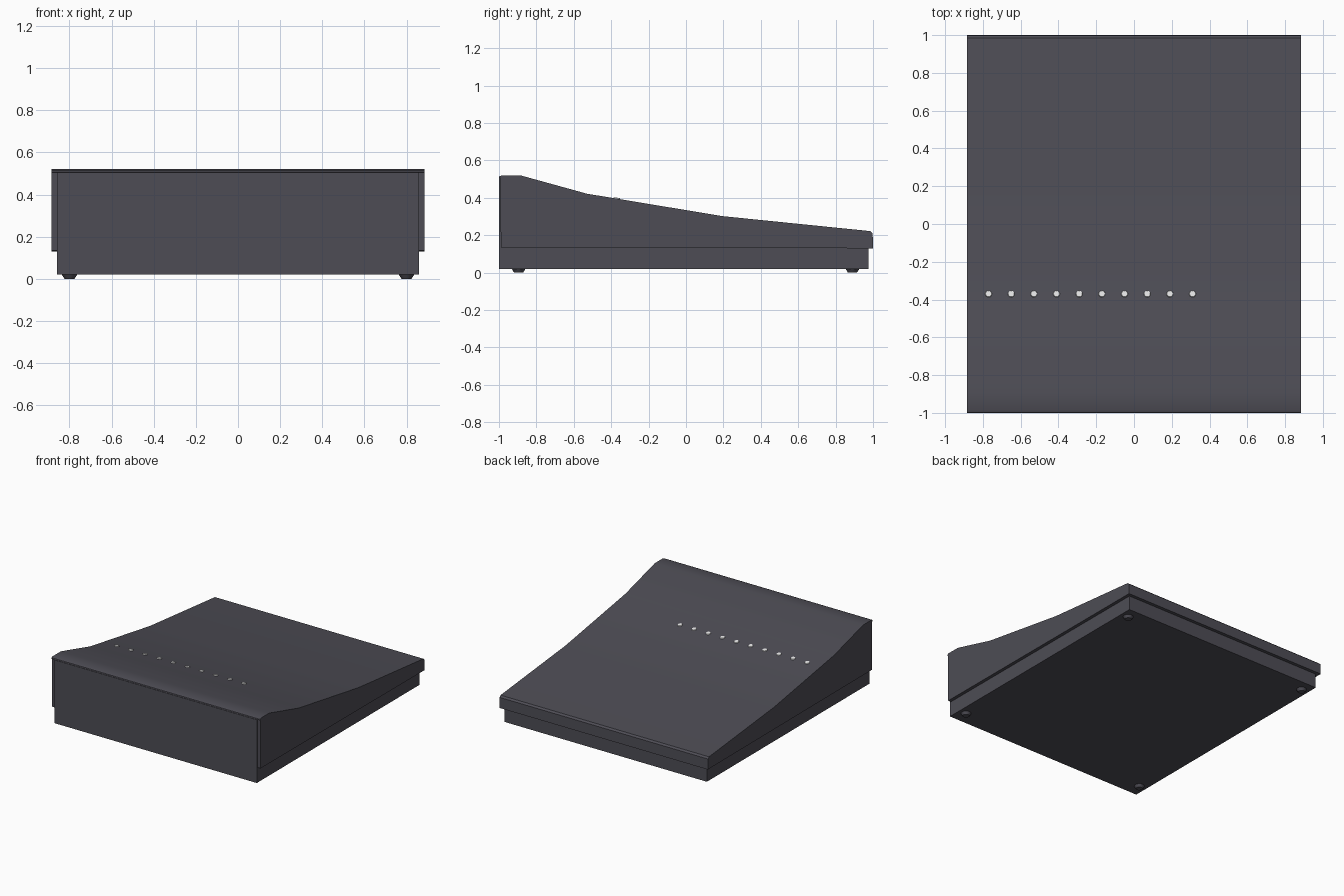
import bpy, bmesh, math

if "Cube" in bpy.data.objects:
    bpy.data.objects.remove(bpy.data.objects["Cube"])

def material(name, rgb):
    m = bpy.data.materials.new(name)
    m.diffuse_color = (*rgb, 1)
    m.use_nodes = True
    m.node_tree.nodes["Principled BSDF"].inputs["Base Color"].default_value = m.diffuse_color
    return m

CHARCOAL = material("charcoal plastic", (0.075, 0.073, 0.09))
WHITE = material("white light", (0.8, 0.8, 0.8))

def finish(name, bm, mat, angle=30):
    bmesh.ops.recalc_face_normals(bm, faces=bm.faces)
    me = bpy.data.meshes.new(name)
    bm.to_mesh(me)
    bm.free()
    me.materials.append(mat)
    ob = bpy.data.objects.new(name, me)
    bpy.context.collection.objects.link(ob)
    bpy.ops.object.select_all(action='DESELECT')
    ob.select_set(True)
    bpy.context.view_layer.objects.active = ob
    bpy.ops.object.shade_smooth_by_angle(angle=math.radians(angle))
    return ob

def extrude_profile(name, profile, half, mat):
    """Side profile of (y, z) points swept across x."""
    bm = bmesh.new()
    sides = [[bm.verts.new((x, y, z)) for y, z in profile] for x in (-half, half)]
    n = len(profile)
    for side in sides:
        bm.faces.new(side)
    for i in range(n):
        j = (i + 1) % n
        bm.faces.new((sides[0][i], sides[0][j], sides[1][j], sides[1][i]))
    return finish(name, bm, mat)

# upper shell: sloping, slightly concave lid overhanging the base
extrude_profile("upper_shell", [
    (-0.99, 0.135), (-0.992, 0.505), (-1.0, 0.507), (-0.998, 0.515), (-0.985, 0.52),
    (-0.885, 0.52), (-0.53, 0.422), (0.195, 0.302), (0.985, 0.222),
    (0.998, 0.21), (1.0, 0.13)], 0.885, CHARCOAL)

# base tray with the tall front panel
extrude_profile("base_and_front_panel", [
    (-1.0, 0.02), (-1.0, 0.505), (-0.97, 0.505), (-0.97, 0.15),
    (0.975, 0.15), (0.975, 0.02)], 0.86, CHARCOAL)

# tapered feet
for x in (-0.8, 0.8):
    for y in (-0.895, 0.89):
        bm = bmesh.new()
        bmesh.ops.create_cone(bm, cap_ends=True, segments=16,
                              radius1=0.024, radius2=0.038, depth=0.022)
        bmesh.ops.translate(bm, verts=bm.verts, vec=(x, y, 0.011))
        finish("foot", bm, CHARCOAL)

# row of indicator lights on the slope
for i in range(10):
    bm = bmesh.new()
    bmesh.ops.create_cone(bm, cap_ends=True, segments=12,
                          radius1=0.019, radius2=0.016, depth=0.008)
    ob = finish("indicator_light", bm, WHITE)
    ob.location = (-0.77 + 0.12 * i, -0.37, 0.397)
    ob.rotation_euler.x = -math.atan2(0.12, 0.725)
